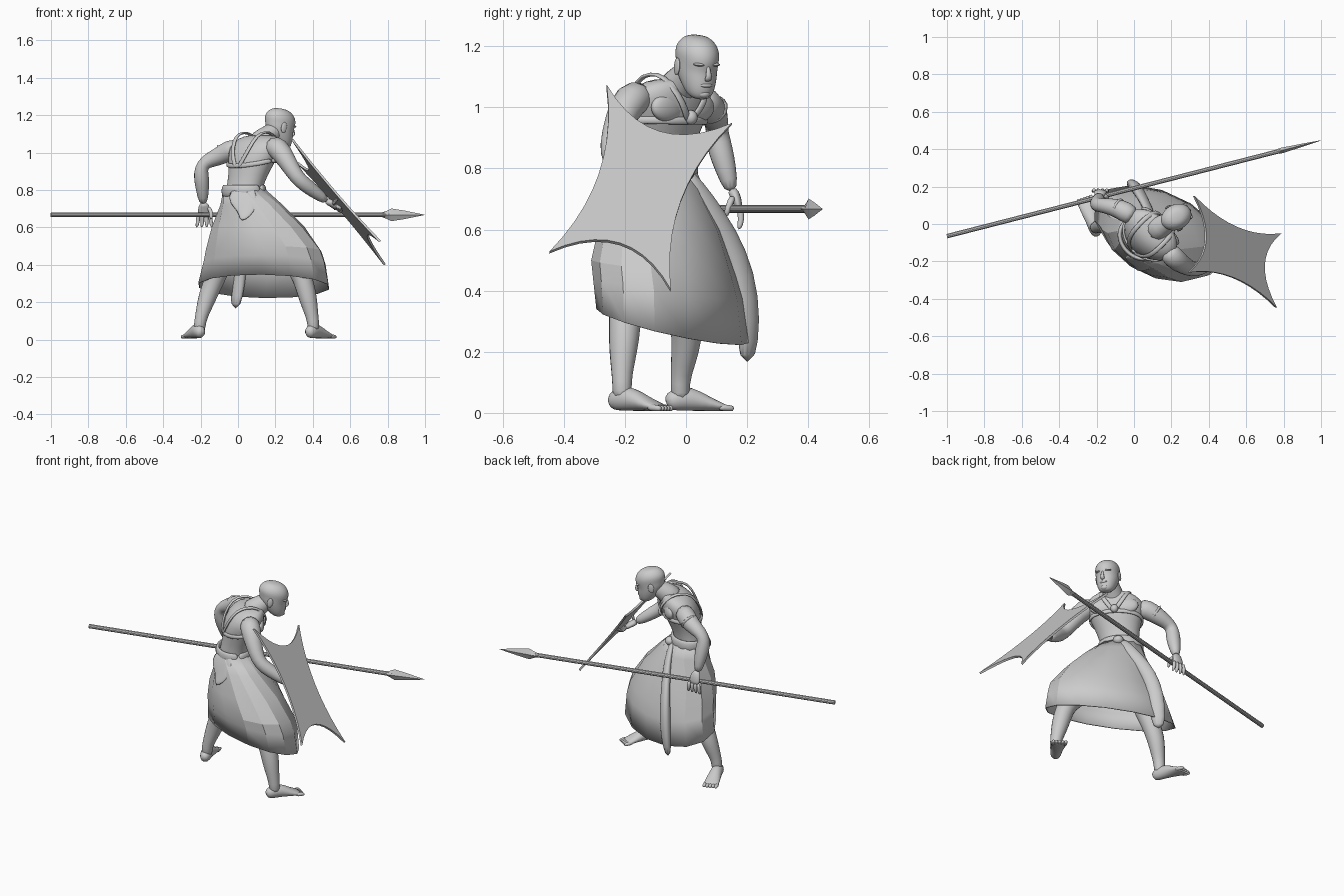
import bpy, math
from mathutils import Vector as V, Matrix
from mathutils.bvhtree import BVHTree

R = V((.70, -.71, 0))   # body's right
F = V((.71, .70, 0))    # body's front


def loft(name, rings, subsurf=0, caps=True, angle=35, thick=0):
    n = len(rings[0])
    verts = [p for r in rings for p in r]
    faces = [(i*n+j, i*n+(j+1) % n, (i+1)*n+(j+1) % n, (i+1)*n+j)
             for i in range(len(rings)-1) for j in range(n)]
    if caps:
        faces += [tuple(reversed(range(n))), tuple(range(len(verts)-n, len(verts)))]
    me = bpy.data.meshes.new(name)
    me.from_pydata(verts, [], faces)
    ob = bpy.data.objects.new(name, me)
    bpy.context.collection.objects.link(ob)
    bpy.ops.object.select_all(action='DESELECT')
    ob.select_set(True)
    bpy.context.view_layer.objects.active = ob
    bpy.ops.object.mode_set(mode='EDIT')
    bpy.ops.mesh.select_all(action='SELECT')
    bpy.ops.mesh.normals_make_consistent()
    bpy.ops.object.mode_set(mode='OBJECT')
    bpy.ops.object.shade_smooth_by_angle(angle=math.radians(180 if subsurf else angle))
    if thick:
        m = ob.modifiers.new("thickness", 'SOLIDIFY')
        m.thickness, m.offset = thick, 0
    if subsurf:
        m = ob.modifiers.new("smooth", 'SUBSURF')
        m.levels = m.render_levels = subsurf
    return ob


def ellipse(cx, cy, z, a, b, rot=-45, n=16, ty=0, tx=0):
    """Turned ellipse ring; ty and tx tilt it."""
    t, out = math.radians(rot), []
    for i in range(n):
        k = 2*math.pi*i/n
        x, y = a*math.cos(k), b*math.sin(k)
        x, y = x*math.cos(t) - y*math.sin(t), x*math.sin(t) + y*math.cos(t)
        out.append(V((cx+x, cy+y, z - ty*y - tx*x)))
    return out


def tube(name, pts, sizes, hint=(.5, -.8, .1), n=10, subsurf=1):
    """Loft along a path; each size is a radius or (width, height)."""
    pts, rings = [V(p) for p in pts], []
    if not isinstance(sizes, list):
        sizes = [sizes]*len(pts)
    for i, p in enumerate(pts):
        d = (pts[min(i+1, len(pts)-1)] - pts[max(i-1, 0)]).normalized()
        w = V(hint) - d*V(hint).dot(d)
        w.normalize()
        h = d.cross(w)
        a, b = sizes[i] if isinstance(sizes[i], tuple) else (sizes[i], sizes[i])
        rings.append([p + w*a*math.cos(2*math.pi*k/n) + h*b*math.sin(2*math.pi*k/n) for k in range(n)])
    return loft(name, rings, subsurf)


def ball(name, loc, scale, mat=Matrix()):
    bpy.ops.mesh.primitive_uv_sphere_add(segments=16, ring_count=10, radius=1)
    ob = bpy.context.object
    ob.name = name
    ob.matrix_world = mat @ Matrix.Translation(loc) @ Matrix.Diagonal((*scale, 1))
    bpy.ops.object.shade_smooth()
    return ob


# torso and neck
torso = loft("torso", [ellipse(*r) for r in [
    (.025, -.08, .70, .12, .095), (.03, -.08, .80, .108, .085), (.055, -.075, .88, .12, .09),
    (.075, -.065, .96, .15, .112), (.095, -.055, 1.03, .178, .108), (.11, -.045, 1.075, .14, .085),
    (.125, -.035, 1.095, .08, .06)]], 1)
tube("neck", [(.1, -.05, 1.03), (.15, -.01, 1.085), (.19, .015, 1.11), (.215, .03, 1.14)], [.08, .062, .053, .05])
BODY = Matrix.Rotation(math.radians(-45), 4, 'Z')
for s in (-1, 1):
    at = BODY.inverted() @ (V((.09, -.06, 1.0)) + R*s*.065 + F*.07)
    ball("chest_muscle", at, (.075, .03, .05), BODY)

# head, built facing +x then turned and tipped forward
H = Matrix.Translation((.222, .035, 1.14)) @ Matrix.Rotation(math.radians(28), 4, 'Z') @ Matrix.Rotation(math.radians(10), 4, 'Y')
head = loft("head", [ellipse(x, 0, z, d, w, 0) for z, x, w, d in [
    (-.108, .045, .026, .022), (-.088, .034, .047, .05), (-.045, .014, .061, .072), (-.012, .0, .067, .08), (.014, .002, .067, .087),
    (.045, -.004, .071, .09), (.075, -.006, .058, .073), (.096, -.008, .03, .036)]], 2)
head.matrix_world = H
nose = tube("nose", [(.076, 0, .012), (.086, 0, -.01), (.094, 0, -.03), (.078, 0, -.042)],
            [.006, .008, (.014, .009), (.012, .006)], (0, 1, 0), 8)
nose.matrix_world = H
for nm, loc, sc in [("lips", (.076, 0, -.056), (.011, .022, .008)), ("chin", (.066, 0, -.086), (.018, .022, .015)),
                    ("ear_left", (-.008, .068, -.008), (.017, .007, .029)),
                    ("ear_right", (-.008, -.068, -.008), (.017, .007, .029)),
                    ("brow_left", (.069, .026, .012), (.015, .022, .006)),
                    ("brow_right", (.069, -.026, .012), (.015, .022, .006))]:
    ball(nm, loc, sc, H)

# arms
tube("spear_arm", [(.0, .03, 1.02), (-.04, .065, 1.015), (-.11, .092, .975), (-.175, .1, .95), (-.198, .102, .915),
                   (-.195, .112, .86), (-.19, .13, .80), (-.185, .15, .72)], [.055, .062, .05, .04, .04, .044, .037, .023])
tube("shield_arm", [(.17, -.13, 1.04), (.215, -.185, 1.03), (.265, -.22, .95), (.312, -.245, .87),
                    (.35, -.237, .835), (.41, -.205, .79), (.48, -.175, .738)],
     [.055, .065, .052, .042, .043, .038, .024])
tube("armband", [(-.07, .08, 1.0), (-.095, .088, .985)], .062)

# hands
tube("spear_palm", [(-.185, .147, .735), (-.18, .168, .70), (-.18, .176, .65)], [.022, (.036, .016), (.04, .013)], (1, 0, 0))
for i in range(4):
    x = -.213 + i*.022
    tube("spear_finger", [(x, .175, .67), (x, .183, .635), (x + (i-1.5)*.006, .172, .598)], [.012, .012, .008], (1, 0, 0), 8)
tube("spear_thumb", [(-.16, .155, .71), (-.14, .14, .68), (-.145, .13, .64)], [.013, .012, .009], (1, .2, 0), 8)
U = V((.03, .41, -.12)).normalized()
tube("shield_palm", [(.47, -.18, .745), (.505, -.163, .725), (.53, -.155, .70)], [.022, (.036, .018), (.036, .016)], U)
for i in range(4):
    o = U*(i-1.5)*.02
    tube("shield_finger", [V((.522, -.158, .712))+o, V((.55, -.15, .69))+o, V((.555, -.147, .70))+o], [.012, .011, .009], U, 8)

# legs and feet
tube("front_leg", [(.1, -.12, .62), (.31, -.19, .41), (.345, -.198, .33), (.37, -.203, .24), (.388, -.208, .16), (.402, -.21, .10), (.405, -.208, .035)],
     [.085, .066, .056, .054, .042, .032, .036])
tube("back_leg", [(-.03, -.03, .6), (-.1, -.01, .39), (-.125, .0, .32), (-.16, .003, .24), (-.185, -.01, .16), (-.203, -.02, .10), (-.207, -.018, .035)],
     [.085, .066, .056, .054, .042, .032, .036])
for nm, heel, toe in [("front", V((.372, -.25, 0)), V((.482, -.08, 0))), ("back", V((-.195, -.065, 0)), V((-.26, .125, 0)))]:
    d = (toe-heel).normalized()
    side = d.cross(V((0, 0, 1)))
    tube(nm+"_foot", [heel+d*t+V((0, 0, h+.004)) for t, h in [(0, .026), (.03, .042), (.085, .043), (.14, .026), (.185, .016), (.205, .012)]],
         [(.02, .022), (.036, .042), (.036, .043), (.044, .026), (.048, .016), (.044, .010)], side)
    for i in range(5):
        o = side*(i-2)*.0175
        tube(nm+"_toe", [toe+o-d*.035+V((0, 0, .018)), toe+o+d*.006+V((0, 0, .016)), toe+o+d*.022+V((0, 0, .013))],
             [.012, .012, .009], side, 8)

# long skirt: hem hangs high at the back and low at the front
loft("skirt", [ellipse(*r) for r in [
    (.03, -.08, .81, .118, .095, -45, 14), (.072, -.087, .72, .178, .13, -36, 14),
    (.108, -.085, .60, .262, .18, -27, 14), (.138, -.072, .475, .328, .21, -25, 14, .12, .04),
    (.143, -.058, .41, .347, .215, -25, 14, .18, .06), (.138, -.042, .285, .378, .21, -25, 14, .28, .10)]],
    caps=False, angle=20, thick=.006)

# waist sash, knot, hanging ends
ring = ellipse(.032, -.08, .795, .12, .098, -45, 20)
tube("waist_sash", ring + ring[:1], (.034, .013), (0, 0, 1))
ball("sash_knot", V((.035, -.08, .785)) + F*.11, (.03, .03, .026))
tube("hanging_sash", [(.095, .0, .79), (.085, .065, .7), (.045, .14, .58), (.015, .19, .45), (0, .206, .3), (-.015, .2, .16)],
     [(.03, .014), (.036, .02), (.042, .026), (.046, .032), (.05, .032), (.035, .018)], R)
tube("back_flap", [(.01, -.165, .82), (.03, -.205, .745), (.05, -.228, .69), (.02, -.25, .635)],
     [(.075, .012), (.082, .012), (.055, .01), (.012, .008)], (1, -.2, 0))

# harness straps wrapped onto the torso surface
bpy.context.view_layer.update()
bvh = BVHTree.FromObject(torso, bpy.context.evaluated_depsgraph_get())


def wrap(p, off):
    loc, nor, _, _ = bvh.find_nearest(p)
    return loc + (nor if nor.dot(p-loc) > 0 else -nor)*off


C = V((.085, -.06, 0))
for s in (-1, 1):
    ctrl = [(.01, .16, .93, .008), (.045, .17, .98, .014), (.075, .15, 1.04, .016), (.085, .07, 1.11, .014), (.085, 0, 1.13, .024),
            (.085, -.07, 1.11, .03), (.075, -.15, 1.04, .014), (.045, -.17, .97, .008), (.01, -.16, .92, .008)]
    tube("shoulder_strap", [wrap(C + R*s*a + F*b + V((0, 0, z)), o) for a, b, z, o in ctrl], (.013, .007), R)
ring = [wrap(p, .006) for p in ellipse(.07, -.067, .935, .2, .17, -45, 20)]
tube("chest_strap", ring + ring[:1], (.013, .008), (0, 0, 1))
ball("chest_medallion", wrap(C + F*.2 + V((0, 0, .935)), .008), (.022, .022, .024))

# shield: four points joined by inward curving edges
corners = [V((.29, -.26, 1.07)), V((.32, .15, .945)), V((.785, -.05, .40)), V((.76, -.447, .525))]
mid = sum(corners, V())/4
outline = []
for i in range(4):
    a, b = corners[i], corners[(i+1) % 4]
    c = (a+b)/2
    c += (mid-c)*.66
    outline += [a*(1-t)**2 + c*2*t*(1-t) + b*t*t for t in [k/10 for k in range(10)]]
nrm = V((-.76, -.127, -.63)).normalized()
loft("shield", [[p + nrm*o for p in outline] for o in (-.006, .006)])
grip = mid + nrm*.03
tube("shield_grip", [grip-U*.07-nrm*.025, grip-U*.055, grip+U*.055, grip+U*.07-nrm*.025], .009, (1, 0, 0), 8, 0)

# spear: round shaft and flat leaf blade
S, T = V((-1, -.065, .667)), V((1, .447, .667))
D = (T-S).normalized()
L = (T-S).length
tube("spear_shaft", [S, S+D*(L-.2)], .0125, (0, 0, 1), 10, 0)
tube("spear_blade", [S+D*(L-t) for t in (.235, .215, .185, .11, .002)],
     [(.014, .014), (.02, .015), (.034, .013), (.022, .009), (.001, .001)], (0, 0, 1), 4, 0)
